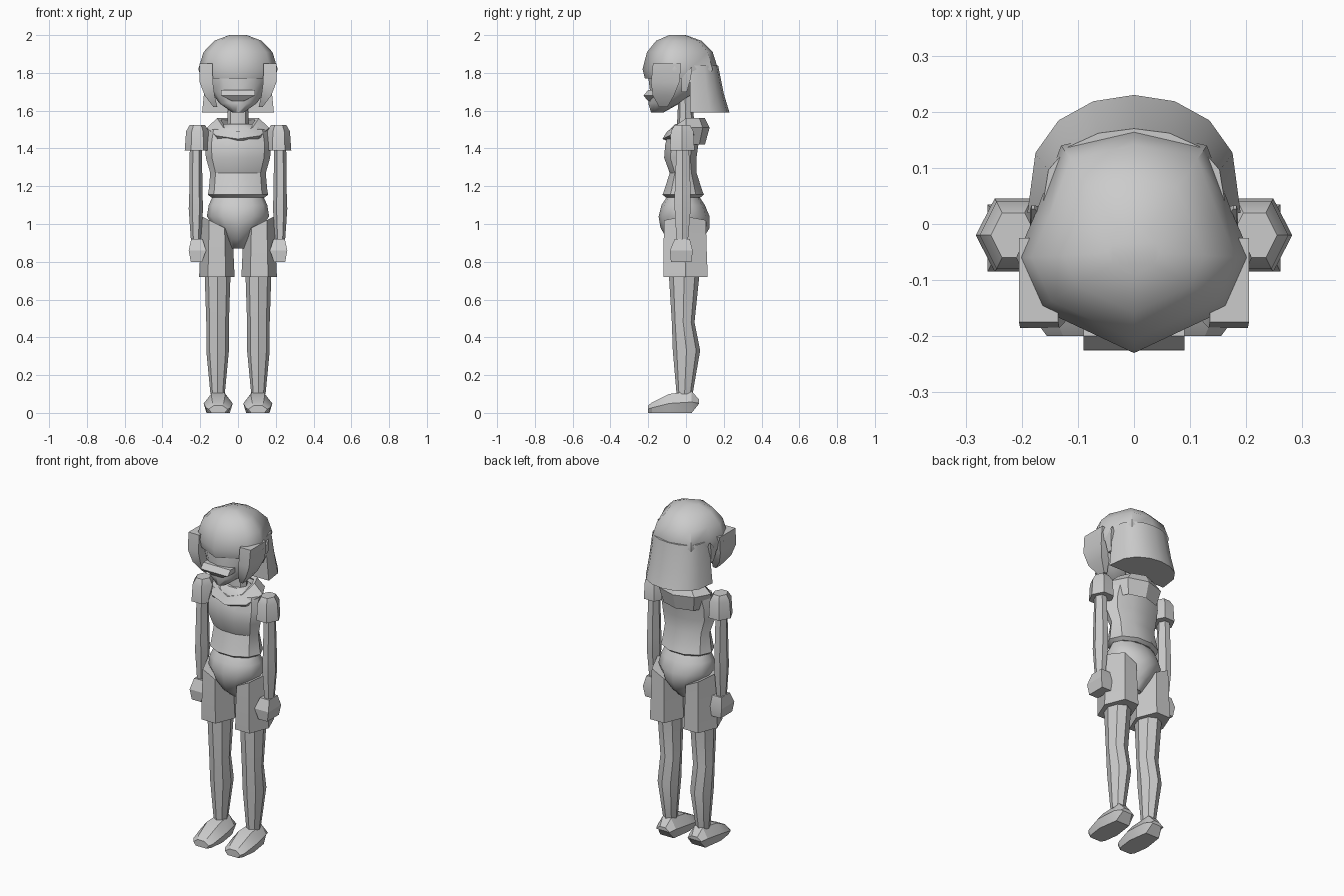
import bpy
import bmesh
from math import sin, cos, pi, radians

default_cube = bpy.data.objects.get("Cube")
if default_cube:
    bpy.data.objects.remove(default_cube, do_unlink=True)

colour = (.6, .6, .6, 1)
grey = bpy.data.materials.new("plain_grey")
grey.use_nodes = True
grey.diffuse_color = colour
grey.node_tree.nodes["Principled BSDF"].inputs["Base Color"].default_value = colour


def loft(name, rings, sharp_angle=40, capped=True):
    """Skin a stack of rings that all have the same point count."""
    bm = bmesh.new()
    loops = [[bm.verts.new(point) for point in ring] for ring in rings]
    for lower, upper in zip(loops, loops[1:]):
        for i in range(len(lower)):
            bm.faces.new((lower[i - 1], lower[i], upper[i], upper[i - 1]))
    if capped:
        bm.faces.new(loops[0])
        bm.faces.new(loops[-1])
    bmesh.ops.recalc_face_normals(bm, faces=bm.faces)
    mesh = bpy.data.meshes.new(name)
    bm.to_mesh(mesh)
    bm.free()
    mesh.materials.append(grey)
    part = bpy.data.objects.new(name, mesh)
    bpy.context.collection.objects.link(part)
    bpy.ops.object.select_all(action="DESELECT")
    part.select_set(True)
    bpy.context.view_layer.objects.active = part
    bpy.ops.object.shade_smooth_by_angle(angle=radians(sharp_angle))


def loft_pair(name, rings, sharp_angle=30):
    """Build a left (+x) part and its mirrored right partner."""
    for prefix, side in (("left_", 1), ("right_", -1)):
        mirrored_rings = [[(side * x, y, z) for x, y, z in ring] for ring in rings]
        loft(prefix + name, mirrored_rings, sharp_angle)


def oval(z, half_width, front, back, tilt=0, center=0, sides=6):
    """Horizontal oval; a positive tilt raises the outward side."""
    middle, depth = (front + back) / 2, (back - front) / 2
    if sides == 6:
        depth /= sin(pi / 3)
    turns = [2 * pi * i / sides for i in range(sides)]
    return [(center + half_width * cos(turn),
             middle + depth * sin(turn),
             z + tilt * half_width * cos(turn)) for turn in turns]


def ovals(rows, **options):
    return [oval(*row, **options) for row in rows]


def box(x, y, z, half_width, half_depth):
    """Horizontal rectangle around a centre point."""
    corners = ((-1, -1), (1, -1), (1, 1), (-1, 1))
    return [(x + half_width * i, y + half_depth * j, z) for i, j in corners]


# Head and neck
loft("head", ovals((
    (1.59, .03, -.185, -.12), (1.64, .1, -.2, -.03), (1.7, .14, -.19, .06),
    (1.78, .165, -.2, .1), (1.87, .15, -.18, .1)), sides=12), sharp_angle=60)
loft("neck", ovals(((1.48, .06, -.05, .05), (1.68, .05, -.04, .03)), sides=8))

# Wedge across the mouth
loft("mouth_wedge", [box(0, -.17, 1.65, .03, .03), box(0, -.18, 1.68, .09, .045),
                     box(0, -.17, 1.71, .09, .03)], sharp_angle=20)

# Hair crown: one outline, shrinking towards the top, with a dip in the fringe
half_outline = [(0, -.23), (.17, -.15), (.21, -.06), (.175, .02), (.13, .14), (0, .17)]
outline = half_outline + [(-x, y) for x, y in reversed(half_outline[1:-1])]
crown_middle = -.05
loft("hair_crown", [
    [(x * scale, crown_middle + (y - crown_middle) * scale, z) for x, y in outline]
    for z, scale in ((1.77, .93), (1.82, 1), (1.91, .87), (1.97, .6), (2, .22))], sharp_angle=50)

# Back hair: rounded half sheath that flares at the hem
nape = .02
arc = [pi * i / 8 for i in range(9)]
loft("back_hair", [
    [(width * cos(turn), nape + (back - nape) * abs(sin(turn)) ** .7, z) for turn in arc]
    for z, width, back in ((1.59, .19, .23), (1.69, .18, .2), (1.84, .165, .17))], sharp_angle=50)

# Tapering locks that frame the face
loft_pair("side_lock", [
    box(x, y, z, .035 * taper, .075 * taper)
    for x, y, z, taper in ((.17, -.1, 1.85, 1), (.168, -.11, 1.75, 1),
                           (.15, -.12, 1.68, .75), (.12, -.12, 1.62, .3))], sharp_angle=50)

# Ears
loft_pair("ear", [
    box(x, y, z, size, size)
    for x, y, z, size in ((.15, -.01, 1.7, .015), (.16, 0, 1.77, .025), (.18, .03, 1.83, .003))])

# Shirt with a flared hem
loft("shirt", ovals((
    (1.14, .14, -.11, .08), (1.155, .16, -.13, .1), (1.18, .155, -.12, .09),
    (1.27, .147, -.09, .06), (1.35, .17, -.12, .06), (1.42, .175, -.115, .07),
    (1.5, .16, -.09, .08), (1.53, .08, -.06, .06)), sides=10), sharp_angle=32)

# Hood lying round the neck, dipping at the front
circle = [2 * pi * i / 8 for i in range(8)]
loft("hood", [
    [(width * sin(turn), -depth * cos(turn), z - dip * max(cos(turn), 0)) for turn in circle]
    for width, depth, z, dip in ((.09, .08, 1.55, .06), (.11, .1, 1.56, .07),
                                 (.165, .125, 1.51, .06), (.14, .1, 1.42, -.02))],
    sharp_angle=30, capped=False)

# Sleeves, arms and hands
loft_pair("sleeve", ovals((
    (1.39, .067, -.085, .045), (1.49, .06, -.08, .04), (1.525, .04, -.06, .02)), center=.215))
loft_pair("arm", ovals((
    (1.42, .032, -.05, .015), (1.16, .035, -.06, .025),
    (1.08, .038, -.06, .025), (.91, .026, -.05, .01)), center=.223))
loft_pair("hand", [box(.22, -.025, .8, .03, .055), box(.215, -.025, .86, .046, .06),
                   box(.218, -.02, .92, .03, .04)], sharp_angle=20)

# Pelvis
loft("pelvis", ovals((
    (.87, .035, -.04, .04), (.92, .07, -.1, .09), (.98, .12, -.135, .125),
    (1.04, .165, -.145, .125), (1.1, .155, -.13, .1), (1.145, .135, -.1, .07)),
    sides=12), sharp_angle=45)

# Short trouser legs, higher on the outer hip
loft_pair("shorts_leg", ovals((
    (.72, .094, -.12, .115), (.85, .088, -.12, .11), (1, .082, -.115, .105, .5)), center=.112))

# Legs
loft_pair("leg", ovals((
    (.1, .038, -.05, .035), (.33, .06, -.07, .075), (.48, .06, -.075, .045),
    (.72, .068, -.09, .07), (.86, .07, -.09, .07)), center=.108, sides=8))


def shoe_section(y, width, sole, top):
    """Upright six-sided section, widest halfway up."""
    center, middle = .105, max(top / 2, sole)
    half = [(width, sole), (width + .015, middle), (width * .6, top)]
    return ([(center + x, y, z) for x, z in half]
            + [(center - x, y, z) for x, z in reversed(half)])


# Shoes, from heel to toe
loft_pair("shoe", [shoe_section(*row) for row in (
    (.07, .03, .05, .07), (.03, .045, 0, .115), (-.09, .062, 0, .1),
    (-.18, .05, 0, .055), (-.2, .035, 0, .04))], sharp_angle=25)
